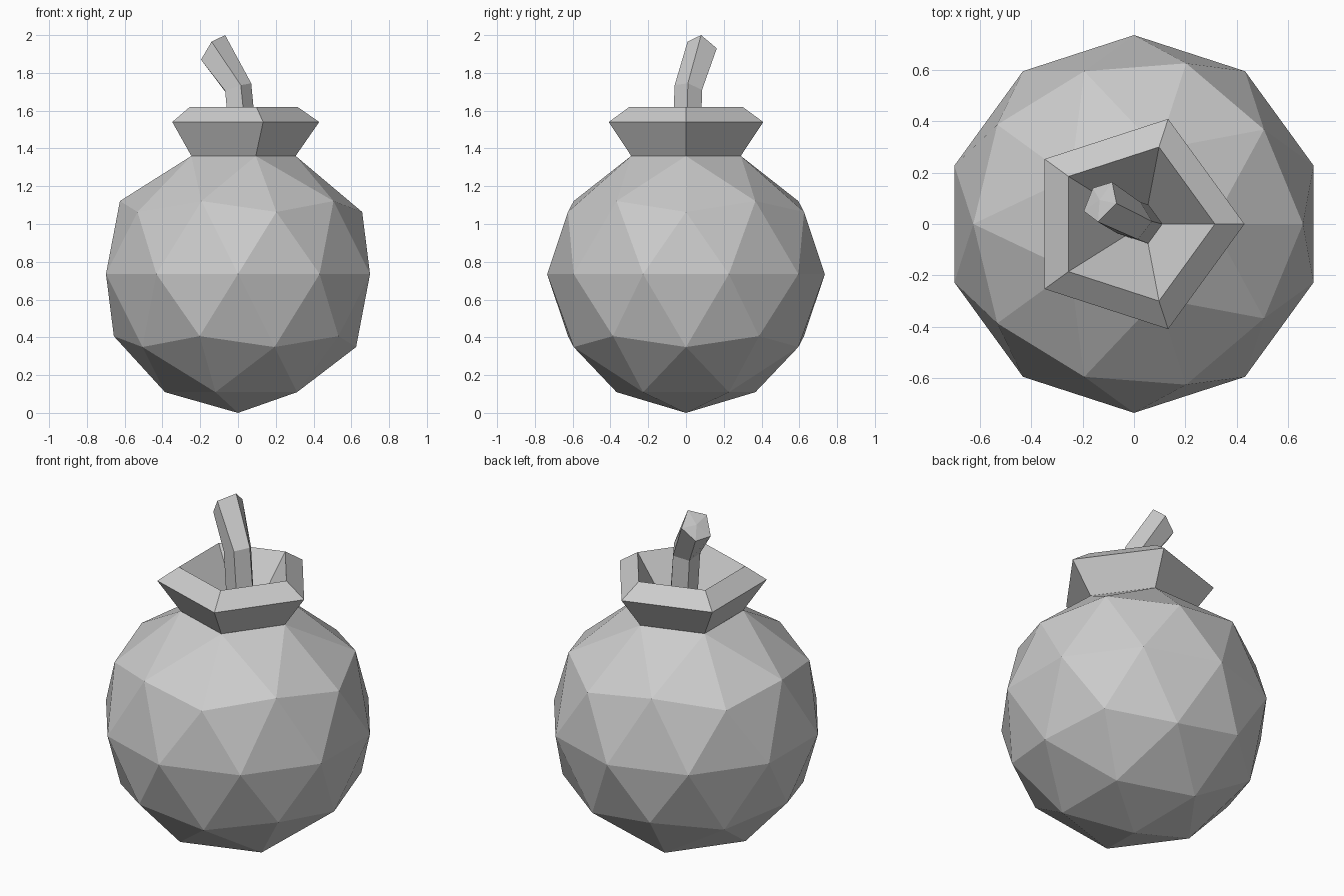
import bpy, bmesh, math
from mathutils import Vector

cube = bpy.data.objects.get("Cube")
if cube:
    bpy.data.objects.remove(cube, do_unlink=True)

R = 0.735       # body radius
SIDES = 5

grey = bpy.data.materials.new("plain_grey")
grey.use_nodes = True
colour = (0.6, 0.6, 0.6, 1)
grey.diffuse_color = colour
grey.node_tree.nodes["Principled BSDF"].inputs["Base Color"].default_value = colour


def finish(bm, name):
    """Turn a bmesh into a flat shaded object."""
    mesh = bpy.data.meshes.new(name)
    bm.to_mesh(mesh)
    bm.free()
    mesh.materials.append(grey)
    obj = bpy.data.objects.new(name, mesh)
    bpy.context.collection.objects.link(obj)
    return obj


def ring(radius, z, cx=0):
    """Five points around a vertical axis, the first towards +x."""
    step = math.tau / SIDES
    return [(cx + radius * math.cos(i * step), radius * math.sin(i * step), z)
            for i in range(SIDES)]


def loft(rings, name, tip=None):
    """Skin a list of rings, with an optional fan to a tip point."""
    bm = bmesh.new()
    loops = [[bm.verts.new(p) for p in r] for r in rings]
    for low, high in zip(loops, loops[1:]):
        for i in range(SIDES):
            j = (i + 1) % SIDES
            bm.faces.new((low[i], low[j], high[j], high[i]))
    if tip:
        top = bm.verts.new(tip)
        for i in range(SIDES):
            bm.faces.new((loops[-1][i], loops[-1][(i + 1) % SIDES], top))
    return finish(bm, name)


# Faceted round body, open at the top and pinched into a neck
bm = bmesh.new()
bmesh.ops.create_icosphere(bm, subdivisions=2, radius=R)
pole = max(bm.verts, key=lambda v: v.co.z)
bmesh.ops.delete(bm, geom=[pole], context='VERTS')
for v in bm.verts:
    if v.co.z > 0.8 * R:
        v.co.x *= 0.79
        v.co.y *= 0.79
neck = max(v.co.z for v in bm.verts) + R
bmesh.ops.translate(bm, verts=bm.verts, vec=(0, 0, R))
finish(bm, "body")

# Flared collar whose inner wall funnels down to the fuse
floor = ring(0.08, 1.33, 0.03)
loft([ring(0.305, neck), ring(0.43, 1.54), ring(0.315, 1.62), floor], "collar")

# Bent fuse
bend = [(0.07, 0.01, 1.745), (0.025, 0.085, 1.71), (-0.06, 0.055, 1.69),
        (-0.068, -0.035, 1.705), (0.015, -0.06, 1.735)]
end = [(-0.068, 0.08, 2.0), (-0.085, 0.163, 1.93), (-0.16, 0.14, 1.865),
       (-0.196, 0.05, 1.87), (-0.14, 0.008, 1.965)]
middle = sum((Vector(p) for p in end), Vector()) / SIDES
loft([floor, bend, end], "fuse", middle + Vector((-0.004, 0.005, 0.01)))
